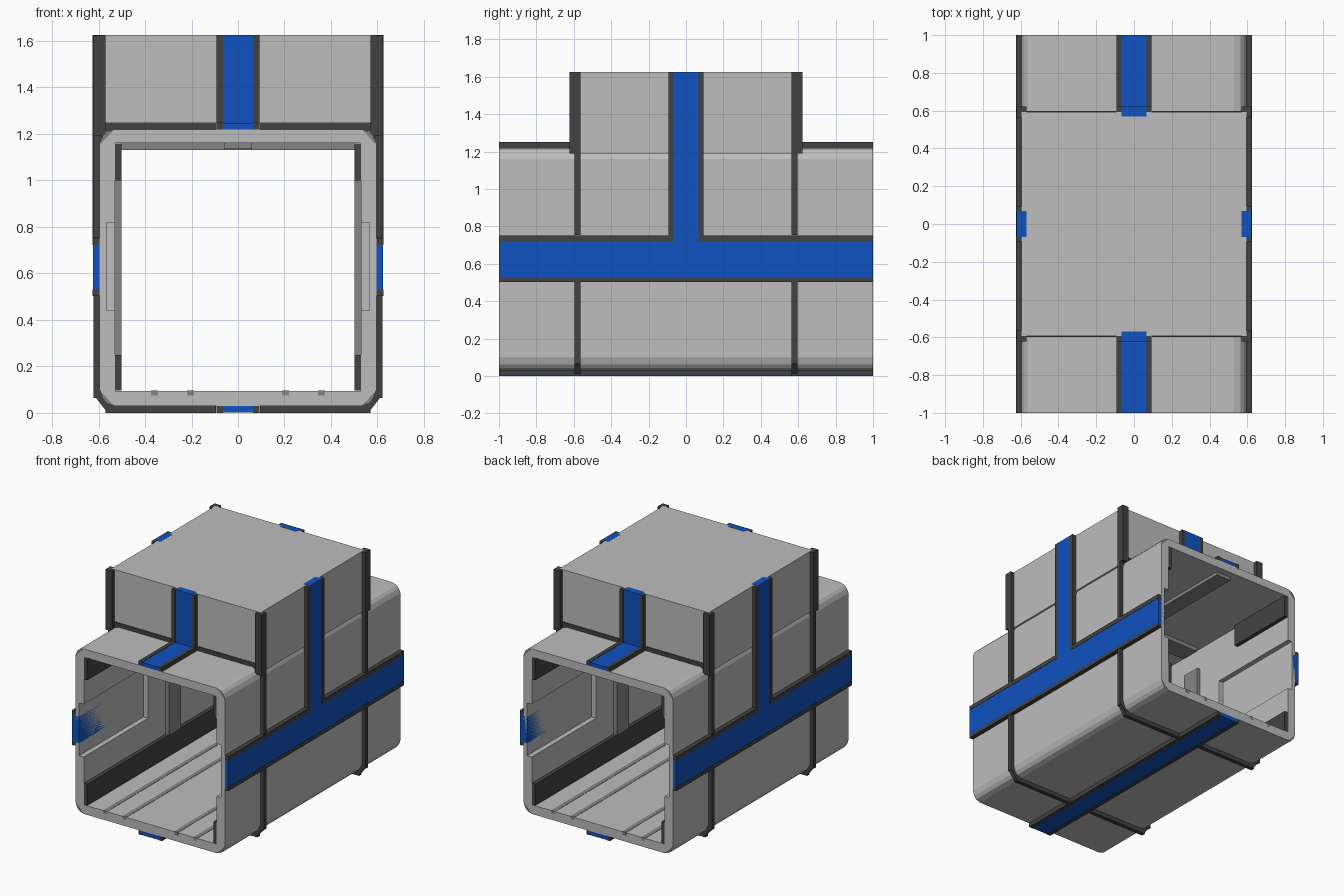
import bpy, bmesh

cube = bpy.data.objects.get("Cube")
if cube:
    bpy.data.objects.remove(cube, do_unlink=True)


def material(name, rgb):
    m = bpy.data.materials.new(name)
    m.use_nodes = True
    m.diffuse_color = (*rgb, 1)
    m.node_tree.nodes["Principled BSDF"].inputs["Base Color"].default_value = (*rgb, 1)
    return m


LIGHT = material("light_grey", (0.51, 0.51, 0.51))
MID = material("mid_grey", (0.24, 0.24, 0.24))
DARK = material("dark_grey", (0.055, 0.055, 0.055))
BLUE = material("blue", (0.005, 0.084, 0.53))


def finish(name, bm, mats):
    bmesh.ops.recalc_face_normals(bm, faces=bm.faces[:])
    me = bpy.data.meshes.new(name)
    bm.to_mesh(me)
    bm.free()
    for m in mats:
        me.materials.append(m)
    ob = bpy.data.objects.new(name, me)
    bpy.context.collection.objects.link(ob)
    return ob


def add_box(bm, x, y, z):
    """Axis-aligned box from (min, max) pairs."""
    v = bmesh.ops.create_cube(bm, size=1)["verts"]
    for p in v:
        for i, (lo, hi) in enumerate((x, y, z)):
            p.co[i] = lo if p.co[i] < 0 else hi


def boxes(name, mat, items, mirror=""):
    """One object from several boxes, repeated across the listed axes."""
    todo = [list(b) for b in items]
    for axis in mirror:
        i = "xyz".index(axis)
        for b in todo[:]:
            c = list(b)
            c[i] = (-b[i][1], -b[i][0])
            todo.append(c)
    bm = bmesh.new()
    for b in todo:
        add_box(bm, *b)
    return finish(name, bm, [mat])


def prism(bm, pts, y0, y1):
    """Extrude an x-z outline along y; returns the side faces in order."""
    a = [bm.verts.new((x, y0, z)) for x, z in pts]
    b = [bm.verts.new((x, y1, z)) for x, z in pts]
    n = len(pts)
    bm.faces.new(a)
    bm.faces.new(b[::-1])
    return [bm.faces.new((a[i], a[(i + 1) % n], b[(i + 1) % n], b[i])) for i in range(n)]


# Corridor shell: outline with bevelled corners, grey bands beside each bevel
half = [(.53, .03), (.565, .042), (.582, .062), (.595, .1),
        (.595, 1.16), (.582, 1.19), (.565, 1.208), (.53, 1.22)]
outline = half + [(-x, z) for x, z in reversed(half)]
bm = bmesh.new()
for i, f in enumerate(prism(bm, outline, -1, 1)):
    if i % 8 in (0, 2, 4, 6):
        f.material_index = 1
shell = finish("corridor_shell", bm, [LIGHT, MID])

# Hollow interior, then side recesses at both ends
cutters = [boxes("interior_cutter", LIGHT, [((-.53, .53), (-1.1, 1.1), (.095, 1.16))]),
           boxes("recess_cutter", LIGHT, [((.5, .566), (.27, 1.1), (.44, .82))], "xy")]
for c in cutters:
    c.hide_render = True
    mod = shell.modifiers.new("cut", "BOOLEAN")
    mod.operation = "DIFFERENCE"
    mod.solver = "EXACT"
    mod.object = c
bpy.context.view_layer.update()
cut_mesh = bpy.data.meshes.new_from_object(
    shell.evaluated_get(bpy.context.evaluated_depsgraph_get()))
shell.modifiers.clear()
shell.data = cut_mesh
cut_mesh.materials.clear()
for m in (LIGHT, MID):
    cut_mesh.materials.append(m)
for c in cutters:
    bpy.data.objects.remove(c, do_unlink=True)

# Small grey corner plates on the end faces
bm = bmesh.new()
for s in (-1, 1):
    for e in (-1, 1):
        for mid, d in ((.055, 1), (1.195, -1)):
            pts = [(.537, mid - .02 * d), (.565, mid - .01 * d),
                   (.582, mid + .008 * d), (.592, mid + .04 * d)]
            prism(bm, [(s * x, z) for x, z in pts], e * .999, e * 1.001)
finish("corner_plates", bm, [MID])

# Raised roof block and its corner posts
boxes("roof_block", LIGHT, [((-.595, .595), (-.592, .592), (1.19, 1.625))])
boxes("roof_corner_posts", DARK, [((.57, .622), (.565, .597), (1.19, 1.624)),
                                  ((.597, .622), (.565, .622), (1.19, 1.624)),
                                  ((.57, .622), (.595, .622), (1.19, 1.624))], "xy")

# Dark hoops round the corridor, with bevelled lower corners
boxes("hoop_sides", DARK, [((.585, .622), (.565, .595), (.755, 1.2)),
                           ((.585, .622), (.565, .595), (.065, .505))], "xy")
boxes("hoop_bottoms", DARK, [((.095, .57), (.565, .595), (0, .04))], "xy")
boxes("hoop_tops", DARK, [((.095, .575), (.565, .597), (1.21, 1.25))], "xy")
bm = bmesh.new()
for s in (-1, 1):
    for y in (-.58, .58):
        prism(bm, [(s * x, z) for x, z in ((.615, .07), (.57, .012), (.545, .04), (.58, .085))],
              y - .015, y + .015)
finish("hoop_corners", bm, [DARK])

# Side stripes: horizontal band with an upright branch, edged in dark
boxes("side_stripe", BLUE, [((.566, .623), (-1, 1), (.53, .722))], "x")
boxes("side_branch", BLUE, [((.57, .623), (-.068, .068), (.722, 1.626))], "x")
boxes("side_stripe_lower_edge", DARK, [((.59, .625), (-1, 1), (.503, .53))], "x")
boxes("side_stripe_upper_edge", DARK, [((.59, .625), (.068, 1), (.722, .752))], "xy")
boxes("side_branch_edge", DARK, [((.59, .625), (.068, .093), (.752, 1.625))], "xy")

# End stripes: along the roof, then up the roof block
boxes("roof_stripe", BLUE, [((-.065, .065), (.58, 1), (1.21, 1.247)),
                            ((-.065, .065), (.57, .621), (1.22, 1.626))], "y")
boxes("roof_stripe_edge", DARK, [((.065, .093), (.58, 1), (1.21, 1.25)),
                                 ((.065, .093), (.58, .623), (1.22, 1.625))], "xy")

# Underside stripe
boxes("bottom_stripe", BLUE, [((-.065, .065), (-1, 1), (.002, .035))])
boxes("bottom_stripe_edge", DARK, [((.065, .093), (-1, 1), (0, .035))], "x")

# Interior: skirting, upper rails, centre frame, floor and ceiling strips
boxes("skirting", DARK, [((.502, .535), (-.998, .998), (.097, .25))], "x")
boxes("upper_rail", DARK, [((.502, .535), (.47, .998), (1.0, 1.158))], "xy")
boxes("centre_jamb", MID, [((.502, .535), (-.07, .07), (.25, 1.0))], "x")
boxes("ceiling_rib", MID, [((-.502, .502), (-.07, .07), (1.13, 1.165))])
boxes("ceiling_strip", MID, [((-.06, .06), (-.95, .95), (1.135, 1.165))])
boxes("floor_strips", MID, [((x - .015, x + .015), (-1.001, 1.001), (.075, .097))
                            for x in (.205, .36)], "x")
